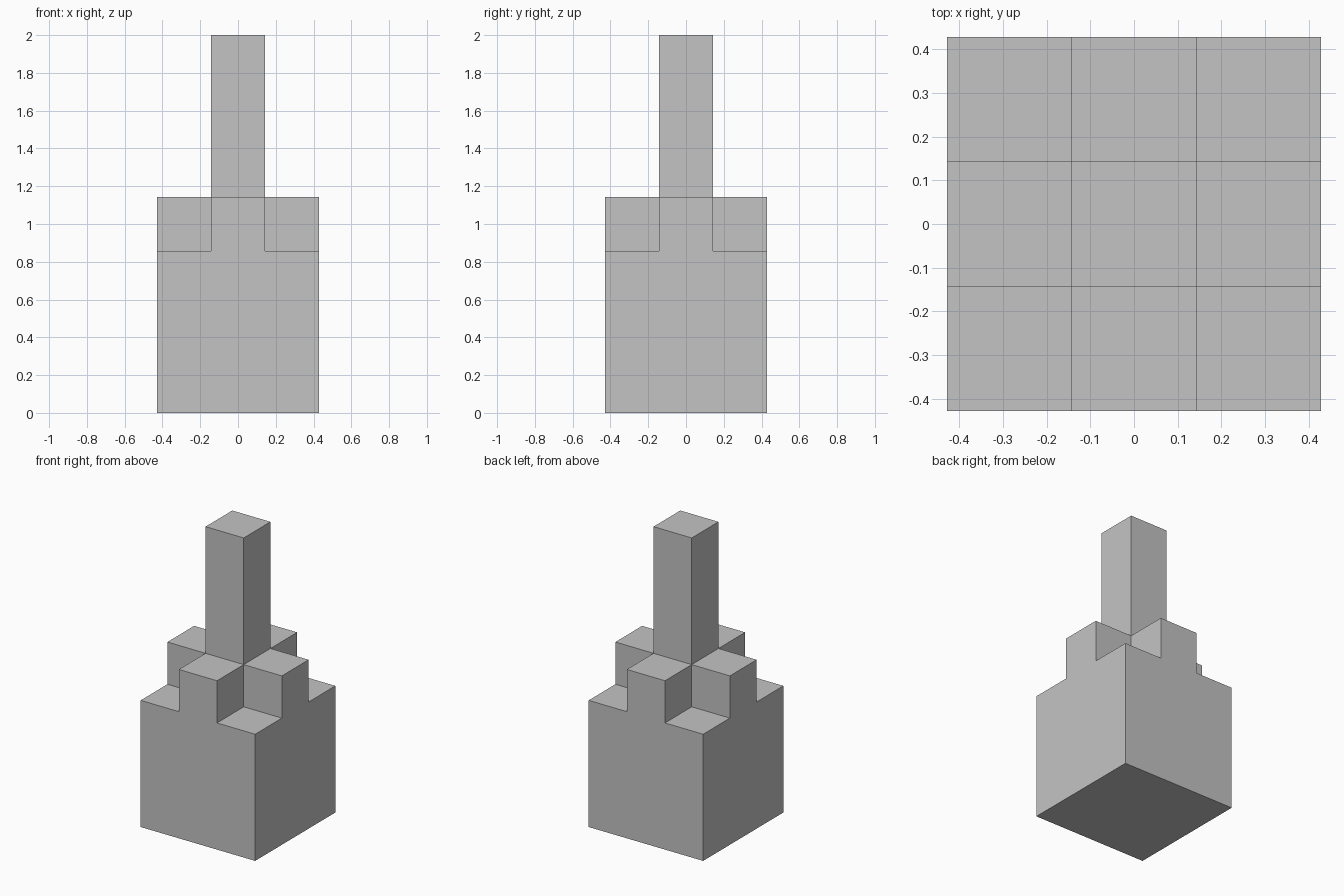
import bpy
import bmesh
from mathutils import Vector

cube = bpy.data.objects.get("Cube")
if cube:
    bpy.data.objects.remove(cube, do_unlink=True)

UNIT = 2 / 7  # the tower is seven blocks tall

# Single plain grey
grey = bpy.data.materials.new("plain_grey")
grey.use_nodes = True
colour = (0.55, 0.55, 0.55, 1)
grey.diffuse_color = colour
grey.node_tree.nodes["Principled BSDF"].inputs["Base Color"].default_value = colour


def raise_faces(bm, faces, blocks):
    """Extrude faces straight up and return the new top faces."""
    result = bmesh.ops.extrude_face_region(bm, geom=faces)["geom"]
    verts = [g for g in result if isinstance(g, bmesh.types.BMVert)]
    bmesh.ops.translate(bm, verts=verts, vec=Vector((0, 0, blocks * UNIT)))
    return [g for g in result if isinstance(g, bmesh.types.BMFace)]


def offsets(face):
    """Count on how many axes a face lies away from the centre."""
    c = face.calc_center_median()
    return sum(abs(v) > UNIT / 2 for v in (c.x, c.y))


bm = bmesh.new()
bmesh.ops.create_grid(bm, x_segments=3, y_segments=3, size=1.5 * UNIT)

# Square base, then the plus-shaped step, then the central pillar
top = raise_faces(bm, bm.faces[:], 3)
top = raise_faces(bm, [f for f in top if offsets(f) < 2], 1)
raise_faces(bm, [f for f in top if offsets(f) == 0], 3)

# Merge coplanar faces into clean flat sides
bmesh.ops.recalc_face_normals(bm, faces=bm.faces[:])
bmesh.ops.dissolve_limit(bm, angle_limit=0.02, verts=bm.verts[:], edges=bm.edges[:])

mesh = bpy.data.meshes.new("stepped_tower")
bm.to_mesh(mesh)
bm.free()
mesh.materials.append(grey)
bpy.context.collection.objects.link(bpy.data.objects.new("stepped_tower", mesh))
